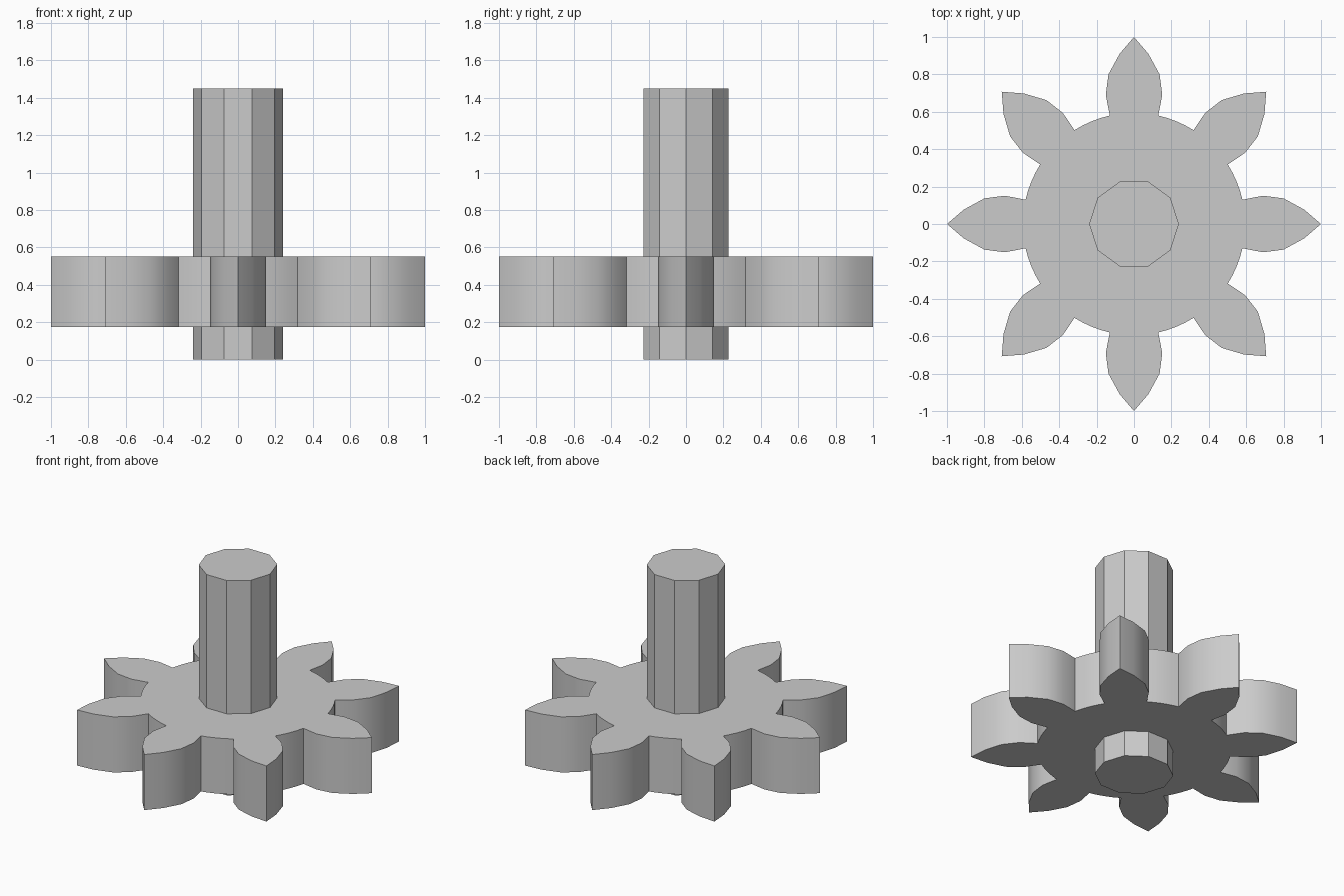
import bpy
import bmesh
from math import sin, cos, pi, radians
from mathutils import Matrix, Vector

cube = bpy.data.objects.get("Cube")
if cube:
    bpy.data.objects.remove(cube, do_unlink=True)

GREY = (0.6, 0.6, 0.6, 1.0)
metal = bpy.data.materials.new("grey_metal")
metal.diffuse_color = GREY
metal.use_nodes = True
metal.node_tree.nodes["Principled BSDF"].inputs["Base Color"].default_value = GREY


def extrude_outline(name, outline, z_low, z_high):
    """Solid prism from a counter-clockwise outline."""
    bm = bmesh.new()
    base = bm.faces.new([bm.verts.new((x, y, z_low)) for x, y in outline])
    side = bmesh.ops.extrude_face_region(bm, geom=[base], use_keep_orig=True)
    top = [v for v in side["geom"] if isinstance(v, bmesh.types.BMVert)]
    bmesh.ops.translate(bm, verts=top, vec=(0, 0, z_high - z_low))
    bmesh.ops.recalc_face_normals(bm, faces=bm.faces)
    mesh = bpy.data.meshes.new(name)
    bm.to_mesh(mesh)
    bm.free()
    mesh.materials.append(metal)
    obj = bpy.data.objects.new(name, mesh)
    bpy.context.collection.objects.link(obj)
    return obj


# Gear wheel: a pointed, leaf-shaped tooth and a root arc, repeated around
TEETH = 8
ROOT_RADIUS = 0.594
half_tooth = [(0.58, 0.13), (0.69, 0.151), (0.80, 0.137), (0.91, 0.077)]
tooth = [(x, -y) for x, y in half_tooth] + [(1.0, 0.0)] + half_tooth[::-1]
root_start, root_end = radians(12.6), radians(32.4)
for i in (1, 2, 3):
    a = root_start + (root_end - root_start) * i / 4
    tooth.append((ROOT_RADIUS * cos(a), ROOT_RADIUS * sin(a)))

outline = []
for t in range(TEETH):
    turn = Matrix.Rotation(2 * pi * t / TEETH, 2)
    outline += [tuple(turn @ Vector(p)) for p in tooth]
gear = extrude_outline("gear_wheel", outline, 0.175, 0.55)

# Ten-sided shaft through the wheel
SIDES = 10
ring = [(0.24 * cos(2 * pi * i / SIDES), 0.24 * sin(2 * pi * i / SIDES)) for i in range(SIDES)]
shaft = extrude_outline("shaft", ring, 0.0, 1.45)

# Rounded tooth flanks shade smoothly, tips and rims stay sharp
bpy.ops.object.select_all(action="DESELECT")
gear.select_set(True)
bpy.context.view_layer.objects.active = gear
bpy.ops.object.shade_smooth_by_angle(angle=radians(30))
